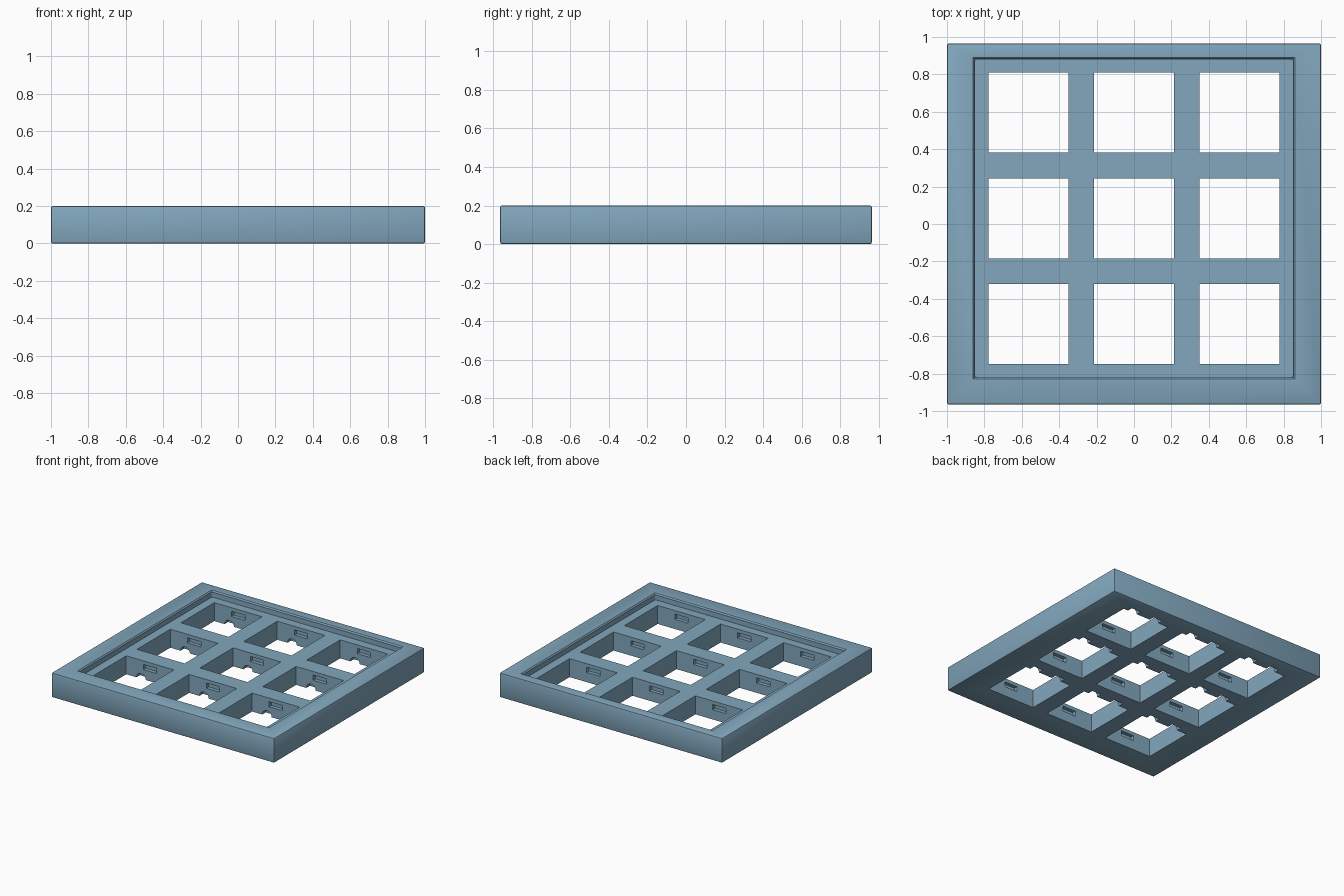
import bpy, bmesh, math
from mathutils import Matrix

if "Cube" in bpy.data.objects:
    bpy.data.objects.remove(bpy.data.objects["Cube"])

blue = bpy.data.materials.new("dusty_blue")
blue.diffuse_color = (0.223, 0.386, 0.509, 1)
blue.use_nodes = True
blue.node_tree.nodes["Principled BSDF"].inputs["Base Color"].default_value = blue.diffuse_color


def make_object(name, bm):
    bmesh.ops.recalc_face_normals(bm, faces=bm.faces)
    mesh = bpy.data.meshes.new(name)
    bm.to_mesh(mesh)
    bm.free()
    mesh.materials.append(blue)
    obj = bpy.data.objects.new(name, mesh)
    bpy.context.collection.objects.link(obj)
    return obj


def add_box(bm, x, y, z, sx, sy, sz):
    m = Matrix.Translation((x, y, z)) @ Matrix.Diagonal((sx, sy, sz, 1))
    return bmesh.ops.create_cube(bm, size=1, matrix=m)["verts"]


def cut(target, cutter):
    mod = target.modifiers.new("cut", 'BOOLEAN')
    mod.operation = 'DIFFERENCE'
    mod.solver = 'EXACT'
    mod.object = cutter
    bpy.context.view_layer.objects.active = target
    bpy.ops.object.modifier_apply(modifier=mod.name)
    bpy.data.objects.remove(cutter)


HEIGHT, FLOOR = 0.20, 0.15
HOLE, PITCH, CY = 0.428, 0.565, 0.03
centres = [(i * PITCH, CY + j * PITCH) for i in (-1, 0, 1) for j in (-1, 0, 1)]

# Softly bevelled slab
bm = bmesh.new()
add_box(bm, 0, 0, HEIGHT / 2, 2.0, 1.93, HEIGHT)
bmesh.ops.bevel(bm, geom=bm.edges[:], offset=0.009, segments=2, profile=0.5, affect='EDGES')
frame = make_object("switch_frame", bm)

# Shallow recess with rounded corners
bm = bmesh.new()
add_box(bm, 0, CY, FLOOR + 0.1, 1.70, 1.70, 0.2)
upright = [e for e in bm.edges if abs(e.verts[0].co.z - e.verts[1].co.z) > 0.1]
bmesh.ops.bevel(bm, geom=upright, offset=0.012, segments=3, profile=0.5, affect='EDGES')
cut(frame, make_object("recess_cutter", bm))

# Chamfered lip round the recess
bm = bmesh.new()
for v in add_box(bm, 0, CY, HEIGHT, 1.70, 1.70, 0.02):
    grow = 0.018 if v.co.z > HEIGHT else -0.002
    v.co.x += math.copysign(grow, v.co.x)
    v.co.y += math.copysign(grow, v.co.y - CY)
cut(frame, make_object("lip_cutter", bm))

# Nine square switch openings
bm = bmesh.new()
for x, y in centres:
    add_box(bm, x, y, 0.1, HOLE, HOLE, 0.4)
cut(frame, make_object("opening_cutter", bm))

# Clip slots in the front and back wall of every opening
bm = bmesh.new()
for x, y in centres:
    add_box(bm, x, y, 0.10, 0.12, HOLE + 0.06, 0.042)
cut(frame, make_object("clip_slot_cutter", bm))

# Rounded pin notches on the underside
bm = bmesh.new()
for x, y in centres:
    for dx in (0.13, -0.08):
        m = Matrix.Translation((x + dx, y + HOLE / 2, 0)) @ Matrix.Rotation(math.pi / 2, 4, 'X')
        bmesh.ops.create_cone(bm, cap_ends=True, segments=20, radius1=0.042,
                              radius2=0.042, depth=0.09, matrix=m)
cut(frame, make_object("pin_notch_cutter", bm))

# Smooth the rounded edges, keep corners crisp
frame.select_set(True)
bpy.context.view_layer.objects.active = frame
bpy.ops.object.shade_smooth_by_angle(angle=math.radians(30))
